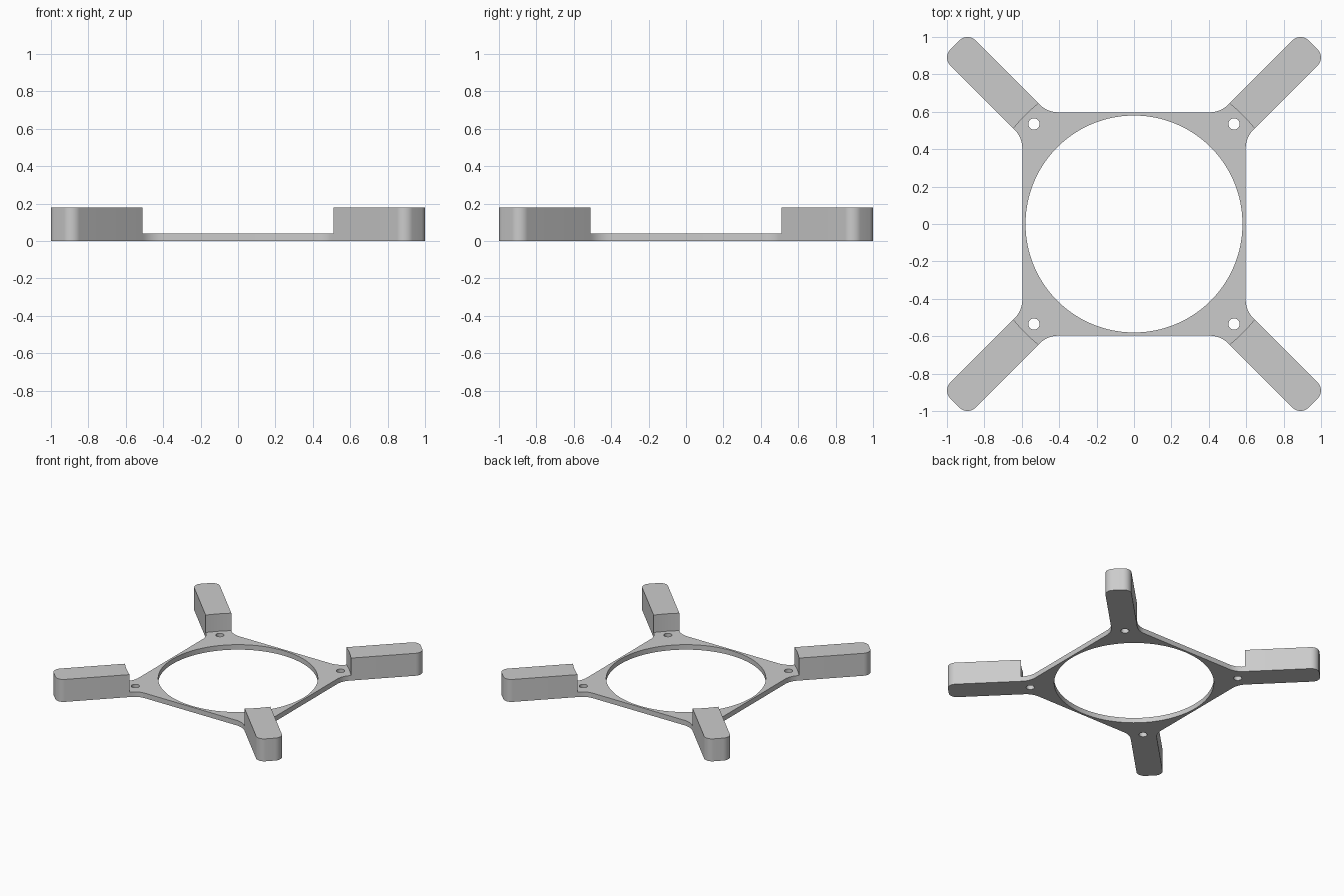
import bpy, bmesh
from math import sin, cos, pi, radians, sqrt, asin

cube = bpy.data.objects.get("Cube")
if cube:
    bpy.data.objects.remove(cube, do_unlink=True)

SIDE = 0.597          # half side of the square frame
BORE = 0.58           # radius of the large opening
HALF_W = 0.095        # half width of an arm
FILLET = 0.14         # radius where arm meets frame
INNER_R = 0.822       # arc on which the raised arms begin
TIP, TIP_R = 1.354, 0.06
FRAME_H, ARM_H = 0.04, 0.18
HOLE, HOLE_R = 0.535, 0.03

grey = bpy.data.materials.new("light grey")
grey.use_nodes = True
colour = (0.6, 0.6, 0.6, 1)
grey.diffuse_color = colour
grey.node_tree.nodes["Principled BSDF"].inputs["Base Color"].default_value = colour


def arc(cx, cy, r, start, end, steps):
    """Points on an arc, angles in radians."""
    angles = [start + (end - start) * i / steps for i in range(steps + 1)]
    return [(cx + r * cos(a), cy + r * sin(a)) for a in angles]


def circle(cx, cy, r, steps):
    return arc(cx, cy, r, 0, 2 * pi, steps)[:-1]


def turn(points, a):
    return [(x * cos(a) - y * sin(a), x * sin(a) + y * cos(a)) for x, y in points]


def slab(name, loops, height):
    """Extrude closed outlines (the inner ones become holes) up from the ground."""
    curve = bpy.data.curves.new(name + "_outline", "CURVE")
    curve.dimensions = "2D"
    curve.fill_mode = "BOTH"
    curve.extrude = height / 2
    for loop in loops:
        spline = curve.splines.new("POLY")
        spline.points.add(len(loop) - 1)
        for point, (x, y) in zip(spline.points, loop):
            point.co = (x, y, 0, 1)
        spline.use_cyclic_u = True
    outline = bpy.data.objects.new(name + "_outline", curve)
    bpy.context.collection.objects.link(outline)
    bpy.context.view_layer.update()
    deps = bpy.context.evaluated_depsgraph_get()
    mesh = bpy.data.meshes.new_from_object(outline.evaluated_get(deps))
    bpy.data.objects.remove(outline, do_unlink=True)

    bm = bmesh.new()
    bm.from_mesh(mesh)
    bmesh.ops.remove_doubles(bm, verts=bm.verts, dist=1e-5)
    bmesh.ops.translate(bm, verts=bm.verts, vec=(0, 0, height / 2))
    bmesh.ops.recalc_face_normals(bm, faces=bm.faces)
    bm.to_mesh(mesh)
    bm.free()

    mesh.name = name
    mesh.materials.clear()
    mesh.materials.append(grey)
    obj = bpy.data.objects.new(name, mesh)
    bpy.context.collection.objects.link(obj)
    bpy.ops.object.select_all(action="DESELECT")
    obj.select_set(True)
    bpy.context.view_layer.objects.active = obj
    bpy.ops.object.shade_smooth_by_angle(angle=radians(30))
    return obj


# Frame: square with a filleted stub at each corner
spread = asin(HALF_W / INNER_R)
fillet_y = SIDE - HALF_W * sqrt(2) - FILLET * (sqrt(2) - 1)
fillet = arc(SIDE + FILLET, fillet_y, FILLET, pi, 0.75 * pi, 8)
stub_end = arc(0, 0, INNER_R, pi / 4 - spread, pi / 4 + spread, 8)
corner = fillet + stub_end + [(y, x) for x, y in reversed(fillet)]

quarters = [k * pi / 2 for k in range(4)]
border = [p for a in quarters for p in turn(corner, a)]
screw_holes = [turn(circle(HOLE, HOLE, HOLE_R, 32), a) for a in quarters]
slab("frame", [border, circle(0, 0, BORE, 128)] + screw_holes, FRAME_H)

# Arms: tall bars with rounded tips
tip_u, tip_v = TIP - TIP_R, HALF_W - TIP_R
bar = (arc(0, 0, INNER_R, spread, -spread, 8)
       + arc(tip_u, -tip_v, TIP_R, -pi / 2, 0, 12)
       + arc(tip_u, tip_v, TIP_R, 0, pi / 2, 12))
names = ["arm_back_left", "arm_back_right", "arm_front_right", "arm_front_left"]
for name, a in zip(names, quarters):
    slab(name, [turn(bar, a + pi / 4)], ARM_H)
